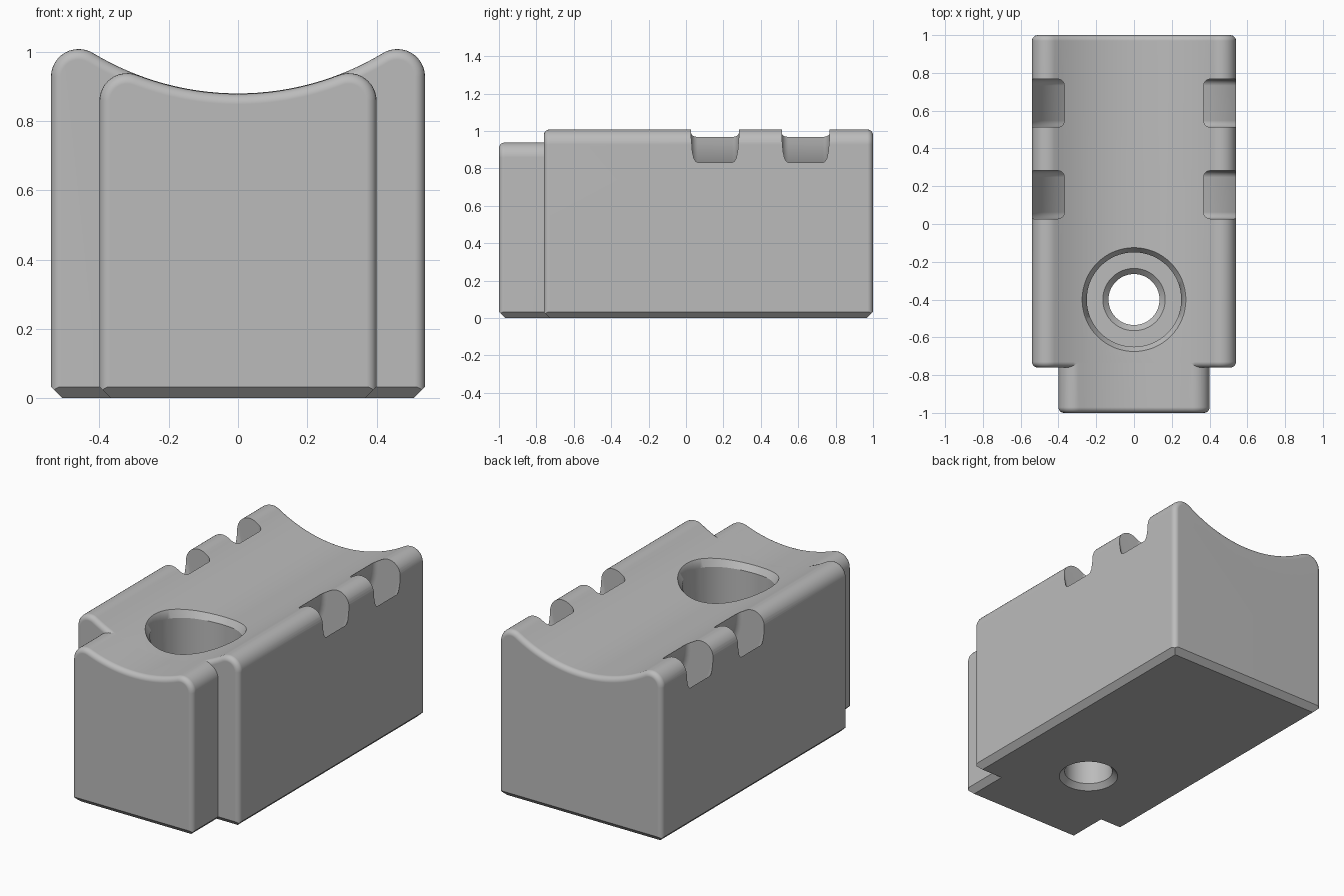
import bpy, bmesh
from math import sin, cos, pi, atan2, sqrt, radians

if "Cube" in bpy.data.objects:
    bpy.data.objects.remove(bpy.data.objects["Cube"])

grey = bpy.data.materials.new("plain grey")
grey.use_nodes = True
grey.diffuse_color = (0.5, 0.5, 0.5, 1)
grey.node_tree.nodes["Principled BSDF"].inputs["Base Color"].default_value = (0.5, 0.5, 0.5, 1)

SADDLE_Z, SADDLE_R = 1.69, 0.81     # axis height and radius of the hollow top
CREST, FILLET, CHAMFER = 0.08, 0.03, 0.033


def loft(name, rings, end_cuts=()):
    """Closed skin over matching rings, with optional chamfer planes."""
    bm = bmesh.new()
    loops = [[bm.verts.new(p) for p in ring] for ring in rings]
    n = len(loops[0])
    for a, b in zip(loops, loops[1:]):
        for k in range(n):
            m = (k + 1) % n
            bm.faces.new((a[k], a[m], b[m], b[k]))
    bm.faces.new(loops[0])
    bm.faces.new(loops[-1])
    bmesh.ops.recalc_face_normals(bm, faces=bm.faces)
    for co, no in end_cuts:
        geom = bm.verts[:] + bm.edges[:] + bm.faces[:]
        cut = bmesh.ops.bisect_plane(bm, geom=geom, plane_co=co, plane_no=no, clear_outer=True)
        edges = [e for e in cut["geom_cut"] if isinstance(e, bmesh.types.BMEdge)]
        bmesh.ops.edgeloop_fill(bm, edges=edges)
    bmesh.ops.recalc_face_normals(bm, faces=bm.faces)
    mesh = bpy.data.meshes.new(name)
    bm.to_mesh(mesh)
    bm.free()
    mesh.materials.append(grey)
    ob = bpy.data.objects.new(name, mesh)
    bpy.context.collection.objects.link(ob)
    return ob


def section(half, y, inset, radius):
    """Cross-section with chamfered foot, rounded crests and hollow top."""
    cx = half - CREST
    drop = sqrt((radius + CREST) ** 2 - cx ** 2)
    cz = SADDLE_Z - drop
    r, big = CREST - inset, radius + inset
    side = [(half - CHAMFER, 0), (half - inset, CHAMFER - inset)]
    sweep = atan2(drop, -cx)
    side += [(cx + r * cos(sweep * k / 12), cz + r * sin(sweep * k / 12)) for k in range(13)]
    lean = atan2(cx, drop)
    side += [(big * sin(lean * k / 16), SADDLE_Z - big * cos(lean * k / 16)) for k in range(15, -1, -1)]
    outline = side + [(-x, z) for x, z in reversed(side[:-1])]
    return [(x, y, z) for x, z in outline]


def block(name, half, front, back, radius, round_back):
    steps = [(FILLET * (1 - cos(pi * k / 10)), FILLET * (1 - sin(pi * k / 10))) for k in range(6)]
    rings = [section(half, front + dy, i, radius) for dy, i in steps]
    cuts = [((0, front, CHAMFER), (0, -1, -1))]
    if round_back:
        rings += [section(half, back - dy, i, radius) for dy, i in reversed(steps)]
        cuts.append(((0, back, CHAMFER), (0, 1, -1)))
    else:
        rings.append(section(half, back, 0, radius))
    return loft(name, rings, cuts)


def combine(target, tool, operation):
    mod = target.modifiers.new(operation, 'BOOLEAN')
    mod.operation, mod.object, mod.solver = operation, tool, 'EXACT'
    bpy.context.view_layer.objects.active = target
    bpy.ops.object.modifier_apply(modifier=mod.name)
    bpy.data.objects.remove(tool)


# Main block with its narrower nose
body = block("saddle_block", 0.54, -0.76, 1.0, SADDLE_R, True)
nose = block("nose", 0.4, -1.0, -0.71, SADDLE_R + 0.001, False)
combine(body, nose, 'UNION')


# Counterbored screw hole, its upper rim following the hollow top
def hole_ring(r, z, follow=False, n=64):
    ring = []
    for k in range(n):
        x, y = r * cos(2 * pi * k / n), r * sin(2 * pi * k / n)
        top = SADDLE_Z - sqrt(SADDLE_R ** 2 - x * x) if follow else 0
        ring.append((x, y - 0.4, z + top))
    return ring


hole = loft("screw_hole", [
    hole_ring(0.195, -0.03), hole_ring(0.135, 0.03),
    hole_ring(0.135, 0.32), hole_ring(0.165, 0.35), hole_ring(0.25, 0.35),
    hole_ring(0.25, -0.035, True), hole_ring(0.3, 0.035, True), hole_ring(0.3, 1.3)])
combine(body, hole, 'DIFFERENCE')


# Curved strap channels running under the hollow from side to side
def channel_ring(angle, y_mid, inner=0.37, outer=0.566, width=0.255, r=0.035):
    ring = []
    corners = [(outer - r, 1), (inner + r, 1), (inner + r, -1), (outer - r, -1)]
    for q, (rad, side) in enumerate(corners):
        for k in range(6):
            a = pi / 2 * (q + k / 5)
            d = rad + r * cos(a)
            y = y_mid + side * (width / 2 - r) + r * sin(a)
            ring.append((d * cos(angle), y, 1.0 + d * sin(angle)))
    return ring


for y_mid in (0.155, 0.64):
    angles = [radians(165 + 5 * k) for k in range(43)]
    channel = loft("strap_channel", [channel_ring(a, y_mid) for a in angles])
    combine(body, channel, 'DIFFERENCE')

# Smooth curves, crisp edges
bpy.ops.object.select_all(action='DESELECT')
body.select_set(True)
bpy.context.view_layer.objects.active = body
bpy.ops.object.shade_smooth_by_angle(angle=radians(30))
weighted = body.modifiers.new("even_shading", 'WEIGHTED_NORMAL')
weighted.keep_sharp = True
